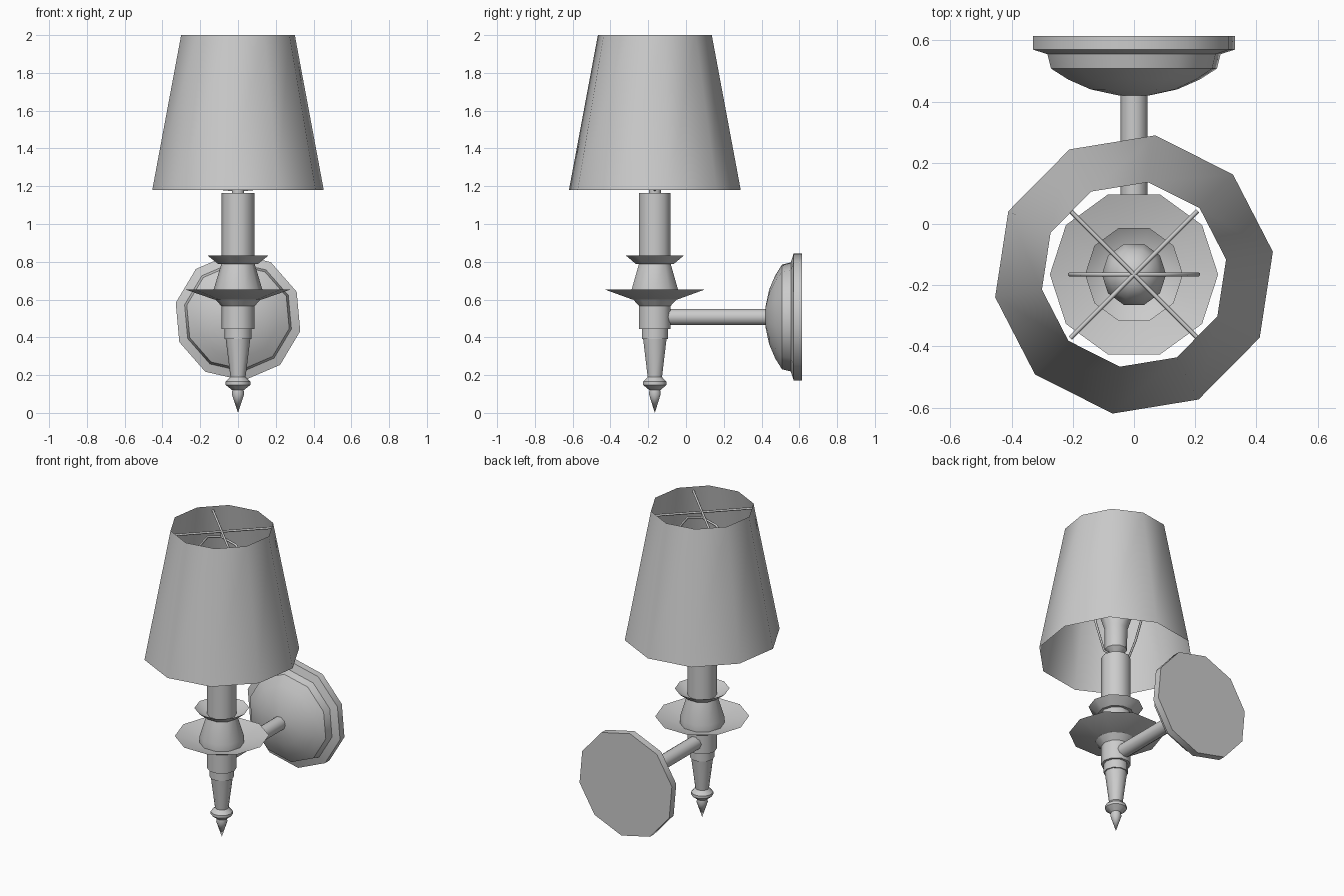
import bpy, bmesh
from math import sin, cos, pi, radians
from mathutils import Matrix

if "Cube" in bpy.data.objects:
    bpy.data.objects.remove(bpy.data.objects["Cube"])

LAMP = Matrix.Translation((0, -0.165, 0))                                # vertical lamp axis
WALL = Matrix.Translation((0, 0, 0.508)) @ Matrix.Rotation(-pi / 2, 4, 'X')  # axis along +y


def lathe(name, profile, frame=LAMP, phase=0.0, sides=10):
    """Revolve (radius, height) points; radius 0 gives a pole."""
    bm = bmesh.new()
    rings = []
    for r, h in profile:
        if r == 0:
            rings.append([bm.verts.new((0, 0, h))] * sides)
        else:
            rings.append([bm.verts.new((r * cos(phase + 2 * pi * i / sides),
                                        r * sin(phase + 2 * pi * i / sides), h))
                          for i in range(sides)])
    for a, b in zip(rings, rings[1:]):
        for i in range(sides):
            j = (i + 1) % sides
            bm.faces.new(list(dict.fromkeys((a[i], a[j], b[j], b[i]))))
    bm.transform(frame)
    mesh = bpy.data.meshes.new(name)
    bm.to_mesh(mesh)
    bm.free()
    ob = bpy.data.objects.new(name, mesh)
    bpy.context.collection.objects.link(ob)
    bpy.ops.object.select_all(action='DESELECT')
    bpy.context.view_layer.objects.active = ob
    ob.select_set(True)
    bpy.ops.object.shade_smooth_by_angle(angle=radians(38))
    return ob


def wire(name, points, radius=0.007):
    """Thin round wire through points given relative to the lamp axis."""
    cu = bpy.data.curves.new(name, 'CURVE')
    cu.dimensions = '3D'
    cu.bevel_depth = radius
    cu.bevel_resolution = 1
    cu.use_fill_caps = True
    sp = cu.splines.new('POLY')
    sp.points.add(len(points) - 1)
    for p, co in zip(sp.points, points):
        p.co = (*(LAMP @ Matrix.Translation(co)).translation, 1)
    ob = bpy.data.objects.new(name, cu)
    bpy.context.collection.objects.link(ob)


# Open tapered shade
lathe("shade", [(0.46, 1.18), (0.305, 2.0)], phase=radians(9.3))

# Turned stem with pointed finial
lathe("stem", [(0, 0), (0.033, 0.10), (0.03, 0.12), (0.065, 0.148), (0.065, 0.165),
               (0.04, 0.19), (0.065, 0.39), (0.072, 0.39), (0.072, 0.445),
               (0.087, 0.445), (0.087, 0.565), (0.125, 0.605), (0, 0.605)])

# Drip dishes, hollow on top
lathe("large_dish", [(0, 0.60), (0.125, 0.60), (0.275, 0.652), (0.125, 0.607), (0, 0.607)])
lathe("cone_collar", [(0, 0.60), (0.13, 0.607), (0.13, 0.65), (0.088, 0.79), (0, 0.79)])
lathe("small_dish", [(0, 0.785), (0.105, 0.788), (0.16, 0.832), (0.105, 0.795), (0, 0.795)])

# Candle tube and bulb
lathe("candle", [(0, 0.79), (0.087, 0.79), (0.087, 1.163), (0, 1.163)])
lathe("bulb", [(0, 1.16), (0.033, 1.16), (0.033, 1.19), (0.065, 1.22), (0.068, 1.36),
               (0.1, 1.46), (0.105, 1.54), (0.085, 1.61), (0.045, 1.645), (0, 1.655)])

# Harp around the bulb
half = [(0.03, 1.18), (0.09, 1.185), (0.15, 1.34), (0.21, 1.55),
        (0.21, 1.68), (0.17, 1.82), (0.1, 1.91)]
wire("harp", [(-x, 0, z) for x, z in half] + [(0, 0, 1.935)]
     + [(x, 0, z) for x, z in reversed(half)])
wire("harp_post", [(0, 0, 1.93), (0, 0, 1.97)])

# Crossed spokes holding the shade
for n, s in enumerate((1, -1)):
    wire(f"shade_spoke_{n + 1}", [(-0.208, -0.208 * s, 1.97), (0.208, 0.208 * s, 1.97)])

# Arm and domed wall plate
lathe("arm", [(0, -0.15), (0.044, -0.15), (0.044, 0.44), (0, 0.44)], WALL)
lathe("wall_plate", [(0, 0.418), (0.05, 0.42), (0.145, 0.44), (0.22, 0.472), (0.278, 0.508),
                     (0.29, 0.555), (0.338, 0.57), (0.338, 0.615), (0, 0.615)],
      WALL, phase=radians(12.8))
